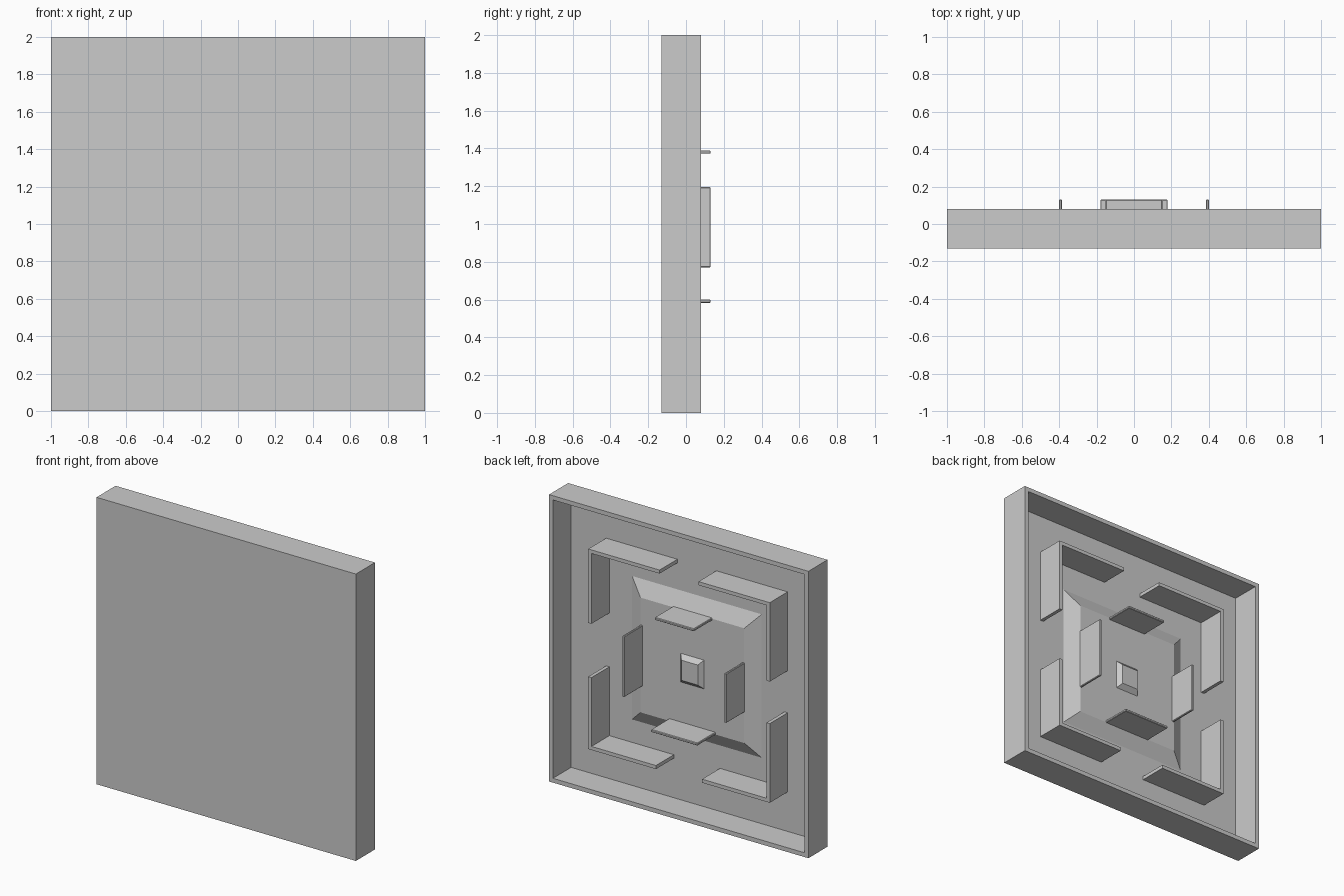
import bpy, bmesh

if "Cube" in bpy.data.objects:
    bpy.data.objects.remove(bpy.data.objects["Cube"])

FRONT, FLOOR, RIM, STEP = -0.13, -0.12, 0.08, -0.07   # depth levels along y
CZ = 0.985                                            # height of the relief's centre


def finish(name, bm):
    bmesh.ops.recalc_face_normals(bm, faces=bm.faces)
    mesh = bpy.data.meshes.new(name)
    bm.to_mesh(mesh)
    bm.free()
    ob = bpy.data.objects.new(name, mesh)
    bpy.context.collection.objects.link(ob)
    return ob


def loft(name, rings):
    """Bridge equal-length rings of points, capping both ends."""
    bm = bmesh.new()
    vs = [[bm.verts.new(p) for p in ring] for ring in rings]
    n = len(vs[0])
    for a, b in zip(vs, vs[1:]):
        for i in range(n):
            j = (i + 1) % n
            bm.faces.new((a[i], a[j], b[j], b[i]))
    bm.faces.new(vs[0])
    bm.faces.new(vs[-1])
    return finish(name, bm)


def square(hx, hz, y, cz):
    return [(sx * hx, y, cz + sz * hz) for sx, sz in ((-1, -1), (1, -1), (1, 1), (-1, 1))]


def prism(name, outline, y0, y1):
    return loft(name, [[(x, y, z) for x, z in outline] for y in (y0, y1)])


def plate(name, x0, x1, z0, z1):
    ob = prism(name, [(x0, z0), (x1, z0), (x1, z1), (x0, z1)], STEP - 0.01, 0.13)
    bev = ob.modifiers.new("soft_edge", 'BEVEL')
    bev.width = 0.004
    bev.segments = 1


# Hollow square tray, open to the back
loft("tray", [square(1, 1, FRONT, 1), square(1, 1, RIM, 1),
              square(0.97, 0.97, RIM, 1), square(0.97, 0.97, FLOOR, 1)])

# Raised stepped panels in the middle of the floor
loft("raised_panel", [square(0.5, 0.5, FLOOR - 0.005, 0.99), square(0.5, 0.5, FLOOR, 0.99),
                      square(0.4, 0.4, STEP, 0.985)])
loft("centre_boss", [square(0.09, 0.1, STEP - 0.005, 0.98), square(0.09, 0.1, STEP, 0.98),
                     square(0.063, 0.07, STEP + 0.03, 0.98)])

# Corner walls: L profiles with slightly different arm ends
T, W = 0.025, 0.70
for name, sx, z, sz, arm_x, arm_z in (
        ("upper_left_wall", 1, 1.70, 1, 0.15, 1.185),
        ("upper_right_wall", -1, 1.70, 1, 0.15, 1.15),
        ("lower_left_wall", 1, 0.305, -1, 0.178, 0.81),
        ("lower_right_wall", -1, 0.305, -1, 0.178, 0.857)):
    zi = z - sz * T
    prism(name, [(sx * arm_x, z), (sx * W, z), (sx * W, arm_z),
                 (sx * (W - T), arm_z), (sx * (W - T), zi), (sx * arm_x, zi)],
          FLOOR - 0.005, RIM - 0.003)

# Four tall inner plates standing on the raised panel
plate("top_plate", -0.152, 0.152, 1.372, 1.39)
plate("bottom_plate", -0.18, 0.18, 0.583, 0.601)
plate("left_plate", 0.385, 0.402, 0.77, 1.195)
plate("right_plate", -0.402, -0.385, 0.80, 1.145)
